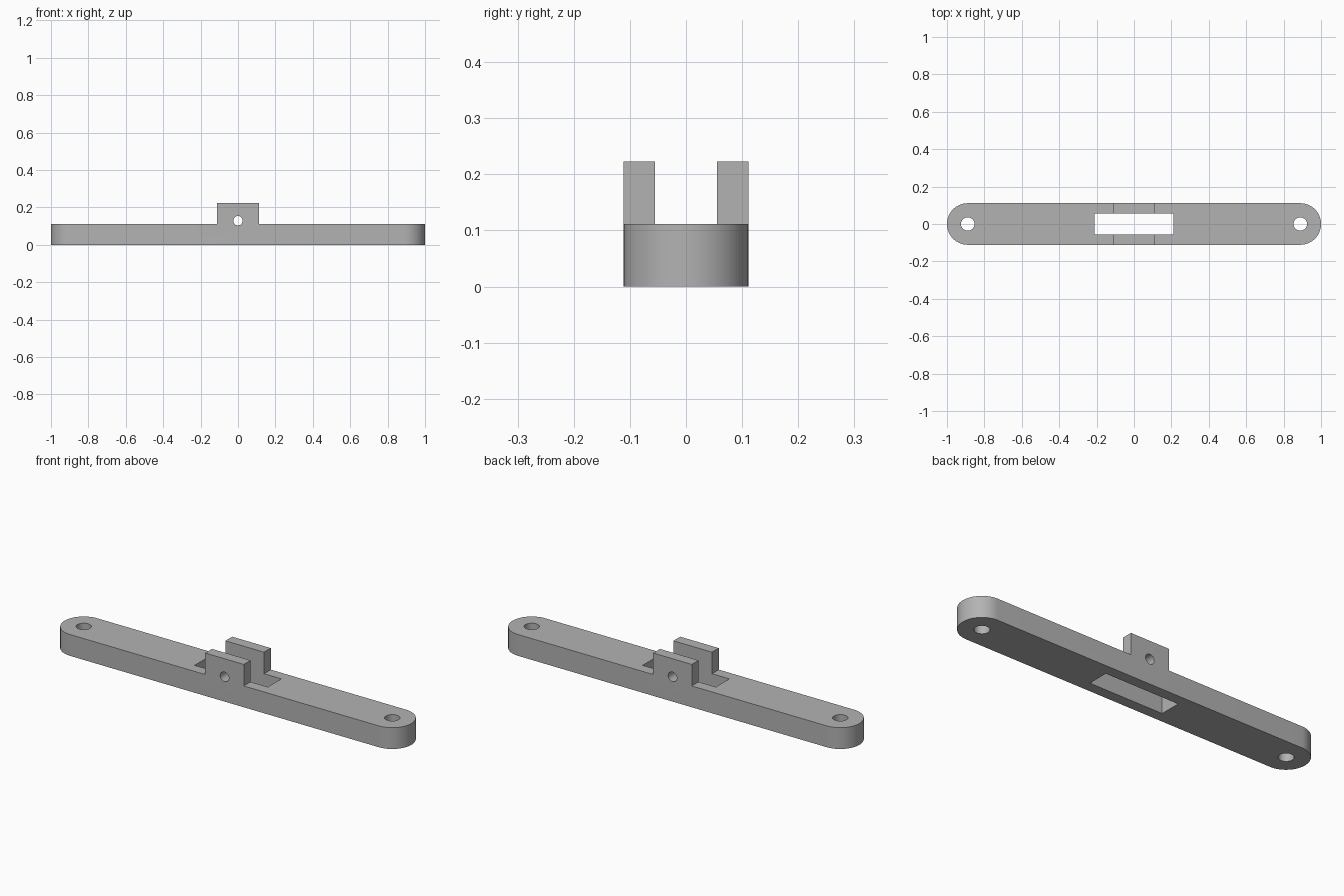
import bpy, bmesh, math
from mathutils import Matrix, Vector

if "Cube" in bpy.data.objects:
    bpy.data.objects.remove(bpy.data.objects["Cube"], do_unlink=True)

U = 1 / 9            # end radius, bar height and lug half-width
HOLE_X = 1 - U       # end holes share the centres of the rounded ends

grey = bpy.data.materials.new("plain grey")
grey.use_nodes = True
colour = (0.45, 0.45, 0.45, 1)
grey.diffuse_color = colour
grey.node_tree.nodes["Principled BSDF"].inputs["Base Color"].default_value = colour


def finish(name, bm, helper=False):
    bmesh.ops.recalc_face_normals(bm, faces=bm.faces)
    mesh = bpy.data.meshes.new(name)
    bm.to_mesh(mesh)
    bm.free()
    mesh.materials.append(grey)
    obj = bpy.data.objects.new(name, mesh)
    bpy.context.collection.objects.link(obj)
    obj.hide_render = helper
    return obj


def box(name, low, high):
    low, high = Vector(low), Vector(high)
    bm = bmesh.new()
    bmesh.ops.create_cube(bm, size=1, matrix=Matrix.Translation((low + high) / 2)
                          @ Matrix.Diagonal((*(high - low), 1)))
    return finish(name, bm, True)


def rod(name, centre, radius, length, axis="Z"):
    turn = Matrix.Rotation(math.pi / 2, 4, "X") if axis == "Y" else Matrix()
    bm = bmesh.new()
    bmesh.ops.create_cone(bm, cap_ends=True, segments=48, radius1=radius,
                          radius2=radius, depth=length,
                          matrix=Matrix.Translation(centre) @ turn)
    return finish(name, bm, True)


# Bar with two rounded ends
bm = bmesh.new()
steps = 32
outline = []
for side in (1, -1):
    for i in range(steps + 1):
        a = math.pi * (i / steps - 0.5)
        outline.append(bm.verts.new((side * (HOLE_X + U * math.cos(a)),
                                     side * U * math.sin(a), 0)))
base = bm.faces.new(outline)
top = bmesh.ops.extrude_face_region(bm, geom=[base])["geom"]
bmesh.ops.translate(bm, vec=(0, 0, U),
                    verts=[v for v in top if isinstance(v, bmesh.types.BMVert)])
bar = finish("bracket_bar", bm)

# Lug block, long slot, pin hole and end holes
steps_list = [
    ("UNION", box("lug_block", (-U, -U, U / 2), (U, U, 2 * U + 0.001))),
    ("DIFFERENCE", box("slot_cutter", (-0.211, -U / 2, -0.1), (0.211, U / 2, 0.4))),
    ("DIFFERENCE", rod("pin_hole_cutter", (0, 0, 0.129), 0.025, 0.6, "Y")),
]
for side, word in ((1, "left"), (-1, "right")):
    steps_list.append(("DIFFERENCE", rod(word + "_hole_cutter",
                                         (side * HOLE_X, 0, U / 2), 0.036, 0.4)))

bpy.ops.object.select_all(action="DESELECT")
bar.select_set(True)
bpy.context.view_layer.objects.active = bar
for operation, helper in steps_list:
    mod = bar.modifiers.new(helper.name, "BOOLEAN")
    mod.operation = operation
    mod.solver = "EXACT"
    mod.object = helper
    bpy.ops.object.modifier_apply(modifier=mod.name)
    bpy.data.objects.remove(helper, do_unlink=True)

bpy.ops.object.shade_smooth_by_angle(angle=math.radians(30))
